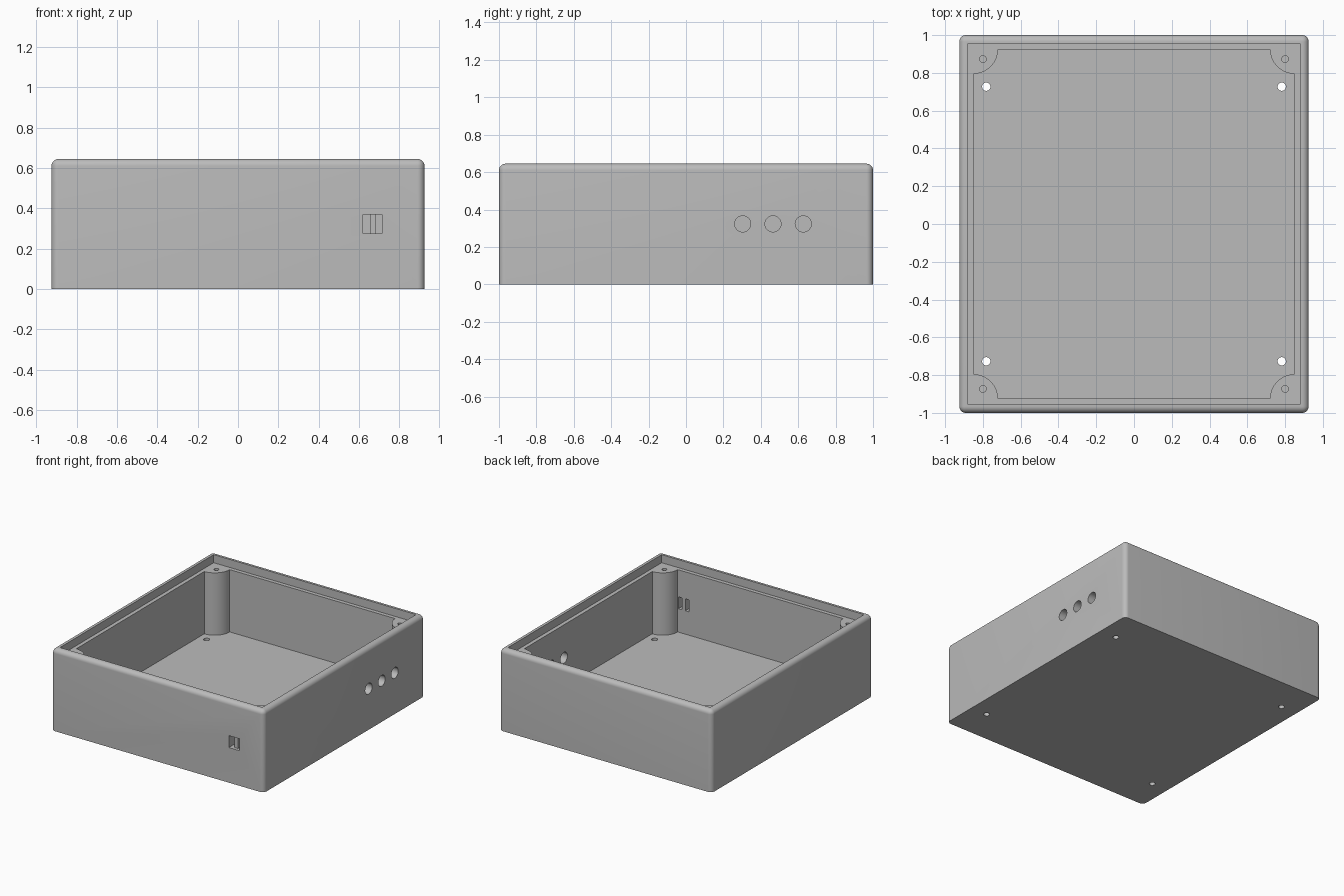
import bpy, bmesh
from math import cos, sin, pi, radians

if "Cube" in bpy.data.objects:
    bpy.data.objects.remove(bpy.data.objects["Cube"], do_unlink=True)

HX, HY, HEIGHT = 0.925, 1.0, 0.645      # outer half sizes and height
FLOOR, LEDGE = 0.092, 0.582             # floor top and lid ledge heights
WALL, LIP = 0.075, 0.045                # wall thickness below and above ledge
POST_R = 0.13
MID_Z = 0.323

grey = bpy.data.materials.new("plain grey")
grey.use_nodes = True
COLOUR = (0.5, 0.5, 0.5, 1)
grey.diffuse_color = COLOUR
grey.node_tree.nodes["Principled BSDF"].inputs["Base Color"].default_value = COLOUR


def to_object(name, bm):
    bmesh.ops.recalc_face_normals(bm, faces=bm.faces)
    mesh = bpy.data.meshes.new(name)
    bm.to_mesh(mesh)
    bm.free()
    mesh.materials.append(grey)
    obj = bpy.data.objects.new(name, mesh)
    bpy.context.collection.objects.link(obj)
    return obj


def prism(name, outline, z0, z1):
    bm = bmesh.new()
    face = bm.faces.new([bm.verts.new((x, y, z0)) for x, y in outline])
    new = bmesh.ops.extrude_face_region(bm, geom=[face])["geom"]
    verts = [v for v in new if isinstance(v, bmesh.types.BMVert)]
    bmesh.ops.translate(bm, verts=verts, vec=(0, 0, z1 - z0))
    return to_object(name, bm)


def box(name, x0, x1, y0, y1, z0, z1):
    return prism(name, [(x0, y0), (x1, y0), (x1, y1), (x0, y1)], z0, z1)


def cylinder(name, radius, depth, location, turn_y=0):
    bm = bmesh.new()
    bmesh.ops.create_cone(bm, cap_ends=True, segments=32, radius1=radius,
                          radius2=radius, depth=depth)
    obj = to_object(name, bm)
    obj.location = location
    obj.rotation_euler.y = turn_y
    return obj


def cut(target, cutter):
    cutter.hide_render = True
    mod = target.modifiers.new("cut", 'BOOLEAN')
    mod.operation, mod.solver, mod.object = 'DIFFERENCE', 'EXACT', cutter
    bpy.context.view_layer.objects.active = target
    bpy.ops.object.modifier_apply(modifier=mod.name)
    bpy.data.objects.remove(cutter, do_unlink=True)


# Outer shell: every edge rounded except those around the base
bm = bmesh.new()
bmesh.ops.create_cube(bm, size=1)
for v in bm.verts:
    v.co = (v.co.x * 2 * HX, v.co.y * 2 * HY, (v.co.z + 0.5) * HEIGHT)
edges = [e for e in bm.edges if any(v.co.z > 0.1 for v in e.verts)]
bmesh.ops.bevel(bm, geom=edges, offset=0.035, offset_type='OFFSET', segments=8,
                profile=0.5, affect='EDGES')
case = to_object("enclosure_case", bm)

# Lid recess at the rim
cut(case, box("lid_recess", LIP - HX, HX - LIP, LIP - HY, HY - LIP, LEDGE, 1))

# Main cavity, leaving a quarter-round screw post in every corner
cx, cy = HX - WALL, HY - WALL
outline = []
for sx, sy, start in ((1, 1, 270), (-1, 1, 0), (-1, -1, 90), (1, -1, 180)):
    # arcs run clockwise about each corner as the outline goes anticlockwise
    for i in range(17):
        a = radians(start) - i / 16 * pi / 2
        outline.append((sx * cx + POST_R * cos(a), sy * cy + POST_R * sin(a)))
cut(case, prism("cavity", outline, FLOOR, LEDGE + 0.02))

# Blind screw holes in the posts and through holes in the floor
for sx in (-1, 1):
    for sy in (-1, 1):
        cut(case, cylinder("post_hole", 0.018, 0.4, (sx * 0.8, sy * 0.873, LEDGE - 0.1)))
        cut(case, cylinder("floor_hole", 0.022, 0.3, (sx * 0.782, sy * 0.727, FLOOR / 2)))

# Three round holes in the right-hand wall
for y in (0.303, 0.465, 0.627):
    cut(case, cylinder("side_hole", 0.043, 0.15, (HX - WALL / 2, y, MID_Z), pi / 2))

# Square front opening with a recessed centre bar
x0, x1, z0, z1 = 0.62, 0.714, MID_Z - 0.047, MID_Z + 0.047
cut(case, box("front_pocket", x0, x1, -1.1, 0.025 - HY, z0, z1))
for a, b in ((x0, 0.654), (0.684, x1)):
    cut(case, box("front_slot", a, b, -1.1, 0.05 - cy, z0, z1))

# Smooth shading with sharp corners kept
bpy.ops.object.select_all(action='DESELECT')
case.select_set(True)
bpy.context.view_layer.objects.active = case
bpy.ops.object.shade_smooth_by_angle(angle=radians(30))
